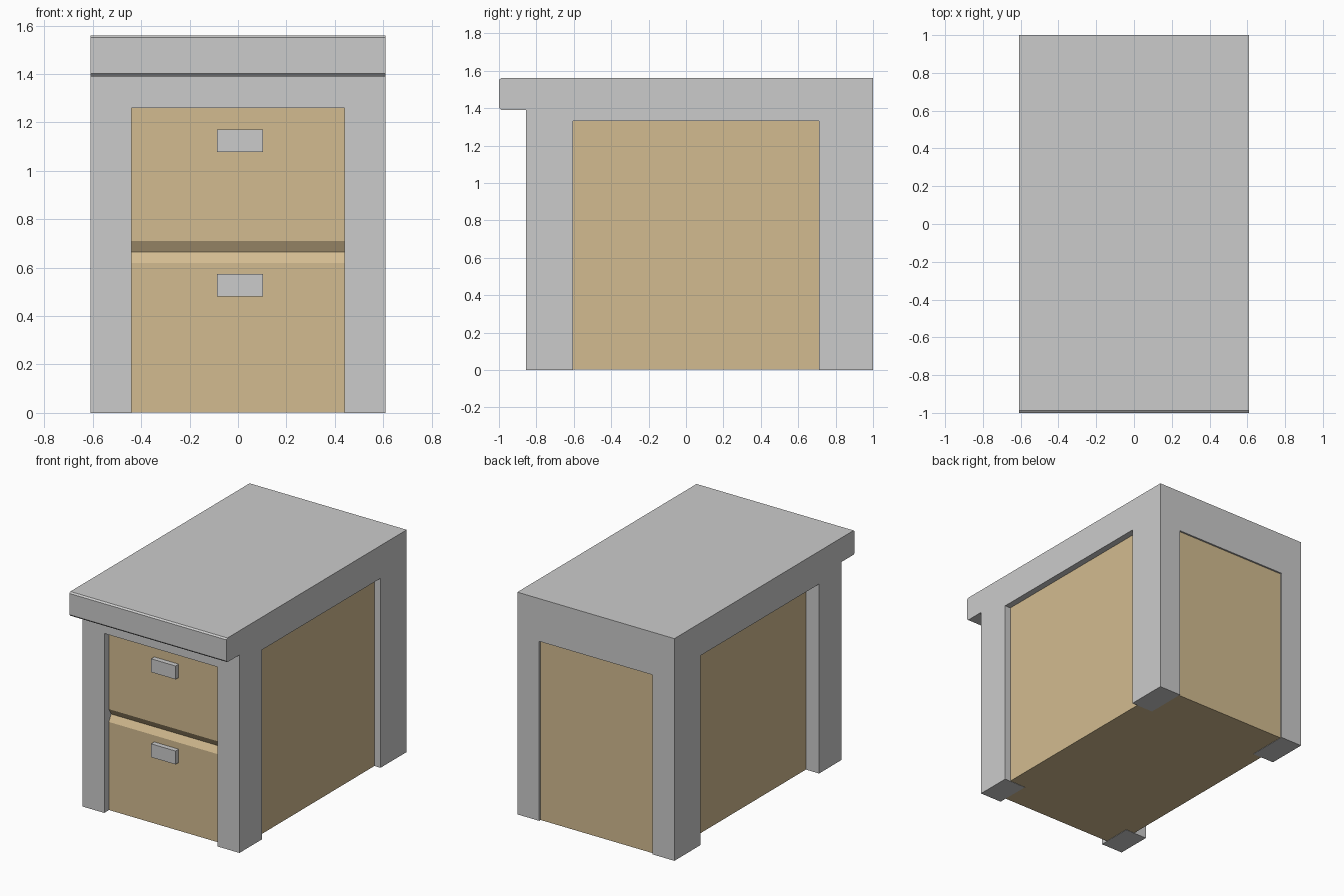
import bpy, bmesh
from mathutils import Vector

if "Cube" in bpy.data.objects:
    bpy.data.objects.remove(bpy.data.objects["Cube"])


def box(name, lo, hi):
    """Axis-aligned box between two corners."""
    bm = bmesh.new()
    bmesh.ops.create_cube(bm, size=1)
    lo, hi = Vector(lo), Vector(hi)
    for v in bm.verts:
        v.co = (lo + hi) / 2 + v.co * (hi - lo)
    return finish(name, bm)


def extrude_x(name, profile, x0, x1):
    """Extrude a (y, z) outline along x."""
    bm = bmesh.new()
    face = bm.faces.new([bm.verts.new((x0, y, z)) for y, z in profile])
    out = bmesh.ops.extrude_face_region(bm, geom=[face])
    verts = [g for g in out["geom"] if isinstance(g, bmesh.types.BMVert)]
    bmesh.ops.translate(bm, verts=verts, vec=(x1 - x0, 0, 0))
    return finish(name, bm)


def finish(name, bm):
    bmesh.ops.recalc_face_normals(bm, faces=bm.faces)
    mesh = bpy.data.meshes.new(name)
    bm.to_mesh(mesh)
    bm.free()
    ob = bpy.data.objects.new(name, mesh)
    bpy.context.collection.objects.link(ob)
    return ob


def cut(target, cutters):
    for c in cutters:
        mod = target.modifiers.new("opening", 'BOOLEAN')
        mod.operation = 'DIFFERENCE'
        mod.solver = 'EXACT'
        mod.object = c
    dg = bpy.context.evaluated_depsgraph_get()
    mesh = bpy.data.meshes.new_from_object(target.evaluated_get(dg))
    target.modifiers.clear()
    target.data = mesh
    for c in cutters:
        bpy.data.objects.remove(c)


# Four-legged frame: a block with front/back and side openings cut through
frame = box("leg_frame", (-.61, -.855, 0), (.61, 1, 1.39))
cut(frame, [box("front_cutter", (-.44, -2, -1), (.44, 2, 1.26)),
            box("side_cutter", (-2, -.605, -1), (2, .71, 1.33))])

# Desk top overhanging the front, with chamfered front edges
extrude_x("top_slab", [(1, 1.39), (1, 1.56), (-.988, 1.56), (-1, 1.551),
                       (-1, 1.402), (-.988, 1.39)], -.61, .61)

# Wooden cabinet with a V groove between the two drawers
wood = bpy.data.materials.new("wood")
wood.diffuse_color = (.65, .5, .28, 1)
wood.use_nodes = True
wood.node_tree.nodes["Principled BSDF"].inputs["Base Color"].default_value = wood.diffuse_color
cabinet = extrude_x("drawer_cabinet",
                    [(.988, .002), (.988, 1.35), (-.805, 1.35), (-.805, .71),
                     (-.778, .665), (-.805, .62), (-.805, .002)], -.51, .565)
cabinet.data.materials.append(wood)

# Drawer handles
for label, z in (("lower", .48), ("upper", 1.077)):
    box(label + "_handle", (-.087, -.84, z), (.103, -.79, z + .094))
